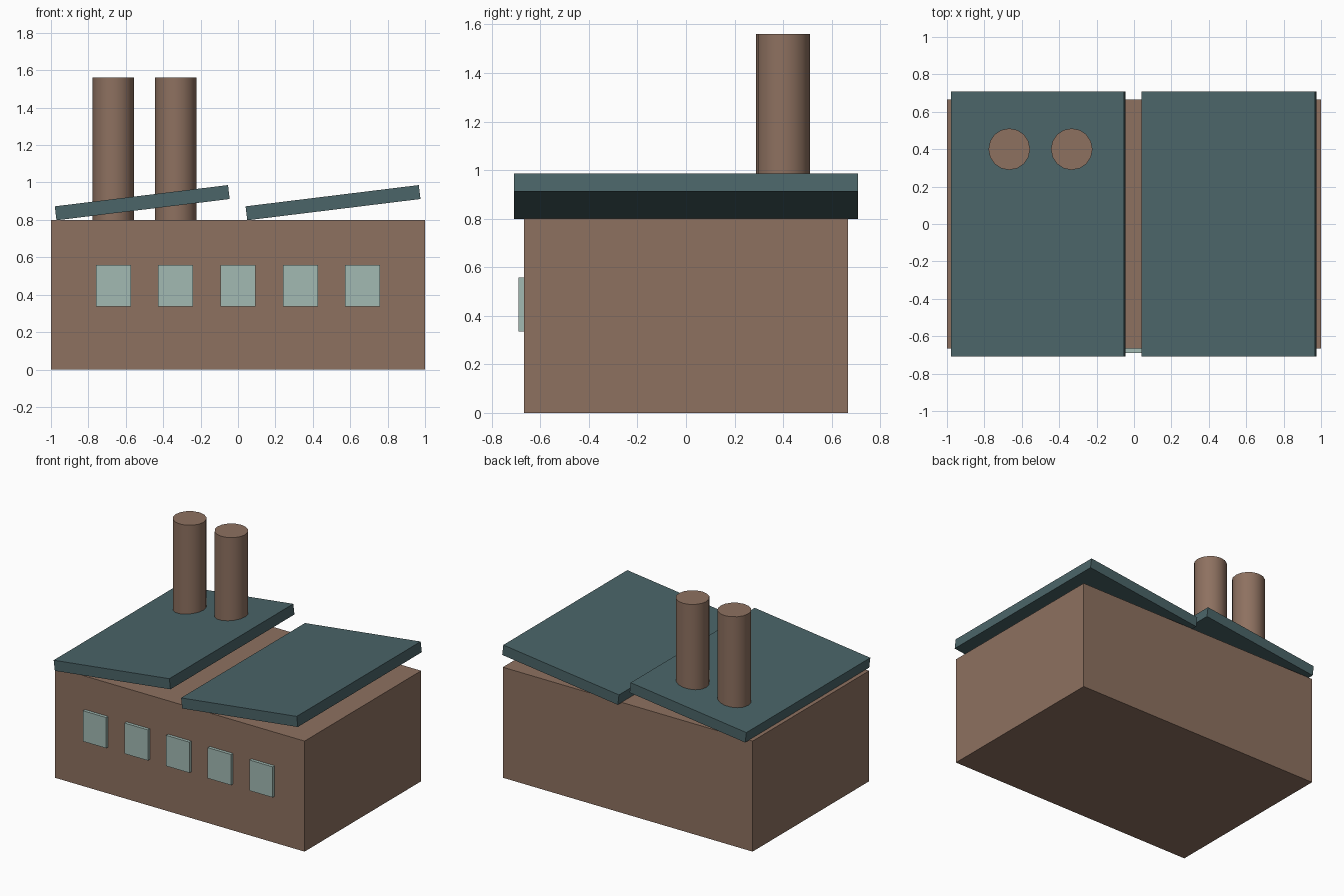
import bpy
from math import radians

cube = bpy.data.objects.get("Cube")
if cube:
    bpy.data.objects.remove(cube, do_unlink=True)


def material(name, rgb):
    mat = bpy.data.materials.new(name)
    mat.use_nodes = True
    mat.diffuse_color = (*rgb, 1)
    mat.node_tree.nodes["Principled BSDF"].inputs["Base Color"].default_value = (*rgb, 1)
    return mat


def finish(name, mat):
    obj = bpy.context.object
    obj.name = name
    obj.data.materials.append(mat)
    return obj


def box(name, centre, size, mat, tilt=0):
    bpy.ops.mesh.primitive_cube_add(size=1, location=centre, rotation=(0, tilt, 0))
    obj = finish(name, mat)
    obj.scale = size
    return obj


brick = material("brown brick", (0.27, 0.165, 0.117))
slate = material("teal slate", (0.07, 0.13, 0.14))
glass = material("pale green glass", (0.36, 0.49, 0.45))

# Main hall
box("factory_hall", (0, 0, 0.4), (2, 1.333, 0.8), brick)

# Row of windows standing proud of the front wall
for i in range(5):
    box(f"window_{i + 1}", ((i - 2) / 3, -0.667, 0.447), (0.187, 0.044, 0.222), glass)

# Two tilted roof slabs
for name, x in (("roof_right", -0.512), ("roof_left", 0.508)):
    box(name, (x, 0, 0.892), (0.933, 1.418, 0.075), slate, radians(-7))

# Two chimneys rising through the right roof slab
for name, x in (("chimney_outer", -0.667), ("chimney_inner", -0.333)):
    bpy.ops.mesh.primitive_cylinder_add(vertices=16, radius=0.111, depth=0.78,
                                        location=(x, 0.4, 1.17))
    finish(name, brick)
    bpy.ops.object.shade_smooth_by_angle(angle=radians(40))
